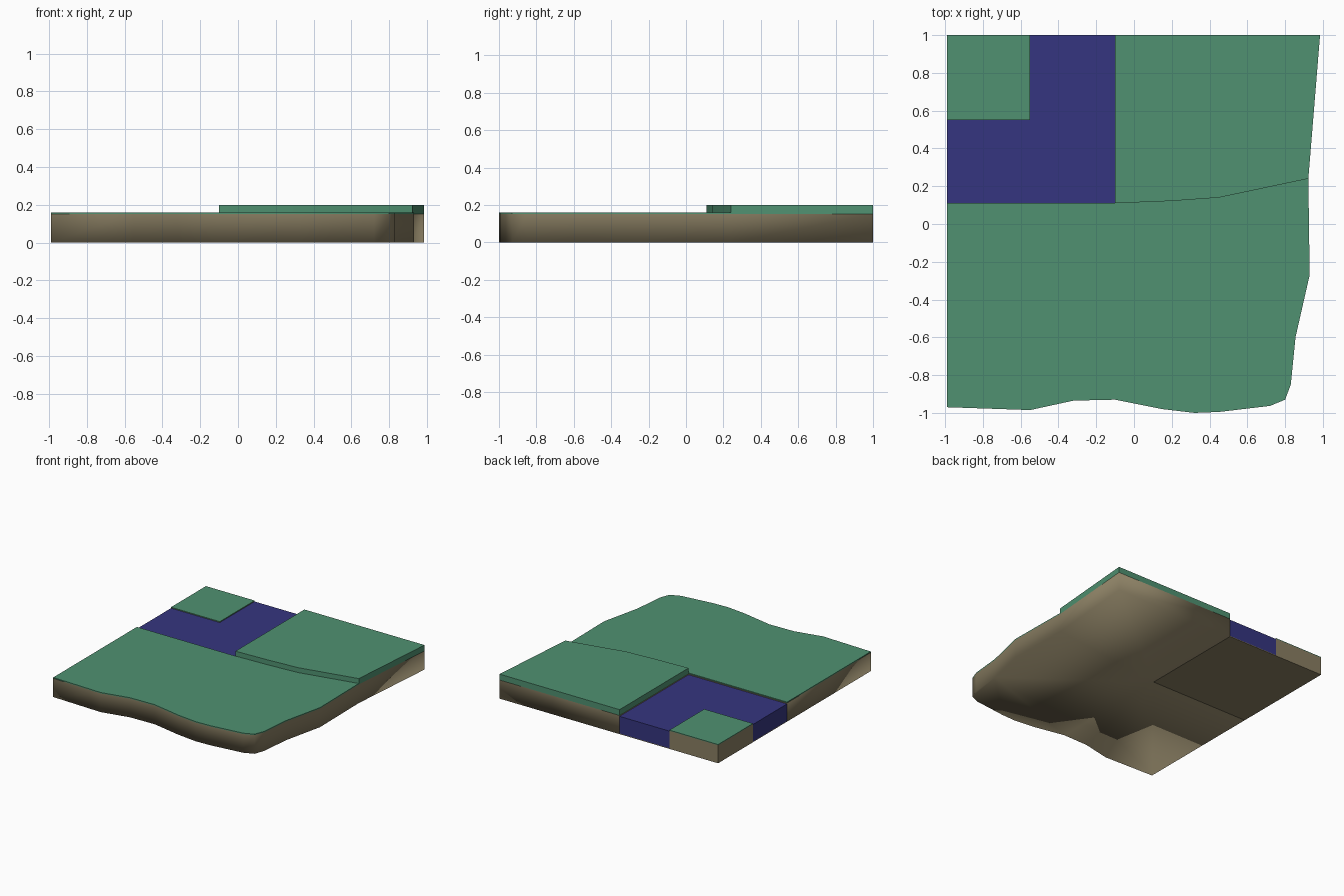
import bpy, bmesh, math

if "Cube" in bpy.data.objects:
    bpy.data.objects.remove(bpy.data.objects["Cube"])


def material(name, rgb):
    m = bpy.data.materials.new(name)
    m.diffuse_color = (*rgb, 1.0)
    m.use_nodes = True
    m.node_tree.nodes["Principled BSDF"].inputs["Base Color"].default_value = m.diffuse_color
    return m


GRASS = material("grass green", (0.080, 0.285, 0.165))
DIRT = material("earth brown", (0.255, 0.212, 0.125))
WATER = material("water blue", (0.036, 0.036, 0.215))


def prism(name, outline, z0, z1, mat, smooth_angle=0, open_top=False):
    """Extrude a counter-clockwise outline between two heights."""
    bm = bmesh.new()
    low = [bm.verts.new((x, y, z0)) for x, y in outline]
    high = [bm.verts.new((x, y, z1)) for x, y in outline]
    bm.faces.new(low[::-1])
    if not open_top:
        bm.faces.new(high)
    n = len(outline)
    for i in range(n):
        j = (i + 1) % n
        bm.faces.new((low[i], low[j], high[j], high[i]))
    me = bpy.data.meshes.new(name)
    bm.to_mesh(me)
    bm.free()
    me.materials.append(mat)
    ob = bpy.data.objects.new(name, me)
    bpy.context.collection.objects.link(ob)
    if smooth_angle:
        bpy.ops.object.select_all(action='DESELECT')
        ob.select_set(True)
        bpy.context.view_layer.objects.active = ob
        bpy.ops.object.shade_smooth_by_angle(angle=math.radians(smooth_angle))
    return ob


# Shared outline pieces
coast = [(-0.99, -0.97), (-0.55, -0.985), (-0.32, -0.935), (-0.1, -0.93),
         (0.15, -0.98), (0.32, -1.0), (0.45, -0.995), (0.72, -0.963),
         (0.8, -0.93), (0.83, -0.85), (0.855, -0.6), (0.93, -0.27),
         (0.923, 0.24)]
terrace_edge = [(0.45, 0.14), (0.2, 0.122), (-0.1, 0.11)]
back_edge = [(0.985, 1.0), (-0.1, 1.0)]
left_inner = (-0.99, 0.11)

# Earth under the grass, an L around the water
prism("earth_base", coast + back_edge + [(-0.1, 0.11), left_inner],
      0, 0.152, DIRT, 120, open_top=True)

# Low grass field and raised terrace
prism("low_grass", coast + terrace_edge + [left_inner], 0.152, 0.16, GRASS, 40)
prism("grass_terrace", terrace_edge[::-1] + [coast[-1]] + back_edge,
      0.152, 0.2, GRASS, 40)

# Water in an L round the corner islet, over a thin earth bed
prism("water", [(-0.99, 0.11), (-0.1, 0.11), (-0.1, 1), (-0.55, 1),
                (-0.55, 0.55), (-0.99, 0.55)], 0.006, 0.145, WATER)
prism("water_bed", [(-0.99, 0.11), (-0.1, 0.11), (-0.1, 1), (-0.99, 1)],
      0, 0.006, DIRT)

# Corner islet
islet = [(-0.99, 0.55), (-0.55, 0.55), (-0.55, 1), (-0.99, 1)]
prism("islet_earth", islet, 0.006, 0.147, DIRT)
prism("islet_grass", islet, 0.147, 0.153, GRASS)
